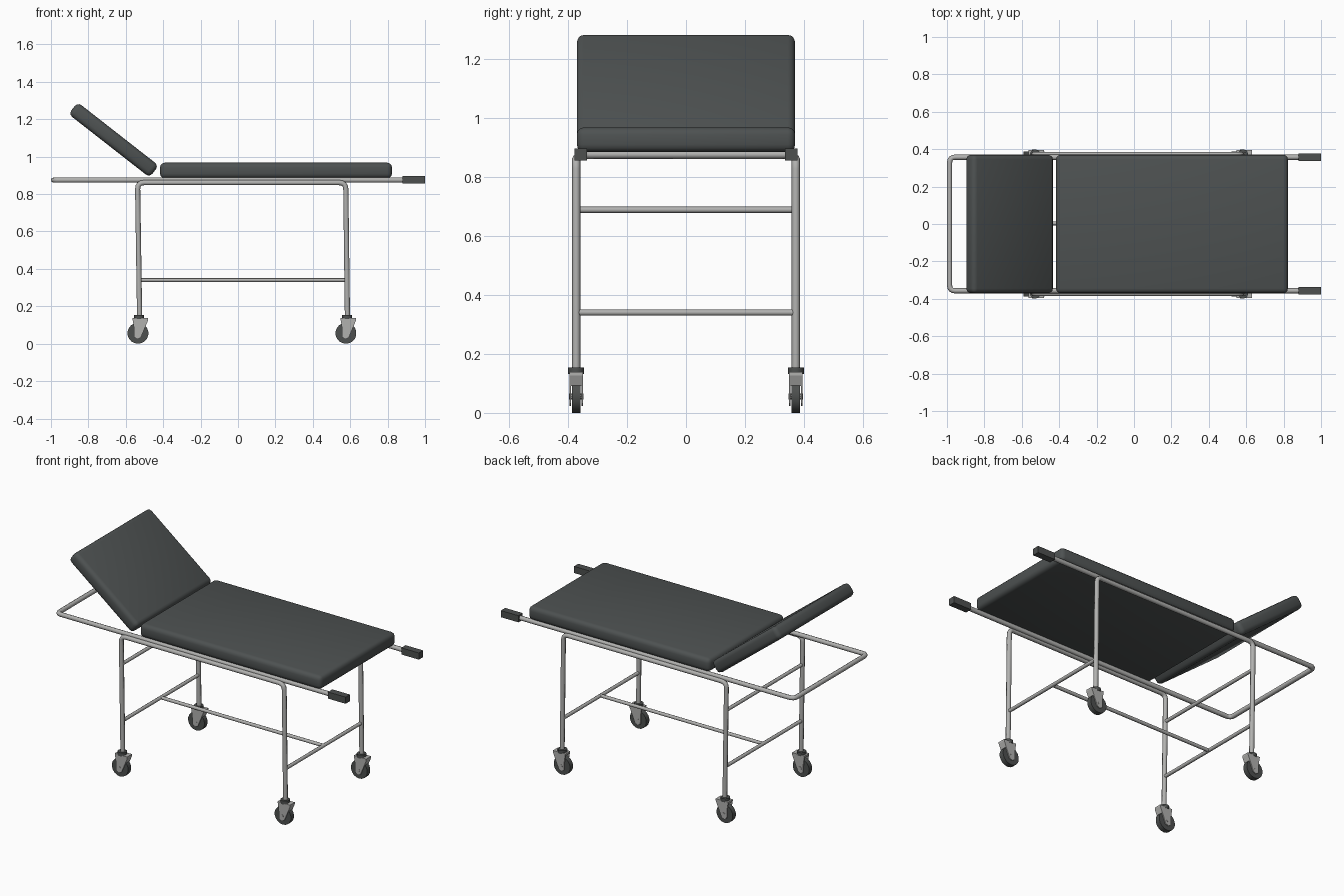
import bpy, bmesh, math
from mathutils import Vector, Matrix

if "Cube" in bpy.data.objects:
    bpy.data.objects.remove(bpy.data.objects["Cube"])


def material(name, rgb):
    m = bpy.data.materials.new(name)
    m.diffuse_color = (*rgb, 1)
    m.use_nodes = True
    m.node_tree.nodes["Principled BSDF"].inputs["Base Color"].default_value = m.diffuse_color
    return m


STEEL = material("steel grey", (0.44, 0.44, 0.43))
PAD = material("pad charcoal", (0.075, 0.083, 0.083))
RUBBER = material("rubber dark grey", (0.075, 0.08, 0.078))


def finish(ob, mat, angle=None):
    ob.data.materials.clear()
    ob.data.materials.append(mat)
    if angle:
        bpy.ops.object.select_all(action='DESELECT')
        ob.select_set(True)
        bpy.context.view_layer.objects.active = ob
        bpy.ops.object.shade_smooth_by_angle(angle=math.radians(angle))
    return ob


def from_bmesh(name, bm, mat, angle=None):
    bmesh.ops.recalc_face_normals(bm, faces=bm.faces)
    me = bpy.data.meshes.new(name)
    bm.to_mesh(me)
    bm.free()
    ob = bpy.data.objects.new(name, me)
    bpy.context.collection.objects.link(ob)
    return finish(ob, mat, angle)


def box(name, centre, size, mat, bevel=0, tilt=0):
    bm = bmesh.new()
    bmesh.ops.create_cube(bm, size=1, matrix=Matrix.Diagonal((*size, 1)))
    if bevel:
        bmesh.ops.bevel(bm, geom=bm.edges[:], offset=bevel, segments=3,
                        profile=0.5, affect='EDGES')
    bm.transform(Matrix.Translation(centre) @ Matrix.Rotation(tilt, 4, 'Y'))
    return from_bmesh(name, bm, mat, 40 if bevel else None)


def cylinder(name, centre, radius, depth, mat, sides=16, axis='Z'):
    bm = bmesh.new()
    bmesh.ops.create_cone(bm, cap_ends=True, segments=sides, radius1=radius,
                          radius2=radius, depth=depth)
    rot = Matrix.Rotation(math.pi / 2, 4, 'X') if axis == 'Y' else Matrix()
    bm.transform(Matrix.Translation(centre) @ rot)
    return from_bmesh(name, bm, mat, 40)


def extrude_xz(name, profile, y0, y1, mat):
    bm = bmesh.new()
    face = bm.faces.new([bm.verts.new((x, y0, z)) for x, z in profile])
    new = bmesh.ops.extrude_face_region(bm, geom=[face])['geom']
    bmesh.ops.translate(bm, vec=(0, y1 - y0, 0),
                        verts=[v for v in new if isinstance(v, bmesh.types.BMVert)])
    return from_bmesh(name, bm, mat)


def tube(name, points, radius, mat, bend=0.03):
    """Round tube along a path whose inner corners are bent."""
    pts = [Vector(p) for p in points]
    path = [pts[0]]
    for a, b, c in zip(pts, pts[1:], pts[2:]):
        p, q = b + (a - b).normalized() * bend, b + (c - b).normalized() * bend
        path += [p * (1 - t) ** 2 + b * 2 * t * (1 - t) + q * t * t
                 for t in (0, 0.25, 0.5, 0.75, 1)]
    path.append(pts[-1])
    cu = bpy.data.curves.new(name, 'CURVE')
    cu.dimensions = '3D'
    cu.bevel_depth, cu.bevel_resolution, cu.use_fill_caps = radius, 2, True
    sp = cu.splines.new('POLY')
    sp.points.add(len(path) - 1)
    for s, p in zip(sp.points, path):
        s.co = (*p, 1)
    ob = bpy.data.objects.new(name, cu)
    bpy.context.collection.objects.link(ob)
    bpy.ops.object.select_all(action='DESELECT')
    ob.select_set(True)
    bpy.context.view_layer.objects.active = ob
    bpy.ops.object.convert(target='MESH')
    return finish(bpy.context.view_layer.objects.active, mat, 50)


# Padded mattress and raised backrest
box("mattress", (0.203, 0, 0.926), (1.24, 0.74, 0.083), PAD, 0.025)
box("backrest", (-0.665, 0, 1.09), (0.55, 0.74, 0.08), PAD, 0.025,
    math.radians(38))

# U-shaped carrying rail, closed at the head end
tube("carrying_rail", [(0.9, -0.357, 0.875), (-0.986, -0.357, 0.875),
                       (-0.986, 0.357, 0.875), (0.9, 0.357, 0.875)], 0.014, STEEL)

LEG_Y = 0.372


def caster(name, x, y):
    # Wheel, fork with sloped skirt, dark collar
    cylinder(name + "_wheel", (x, y, 0.056), 0.056, 0.03, RUBBER, 18, 'Y')
    cylinder(name + "_axle", (x, y, 0.056), 0.01, 0.05, STEEL, 8, 'Y')
    side = [(-0.03, 0.138), (0.055, 0.138), (0.055, 0.127), (0.015, 0.032),
            (-0.004, 0.024), (-0.02, 0.035), (-0.022, 0.09)]
    for s in (-1, 1):
        extrude_xz(name + "_fork_side", [(x + a, b) for a, b in side],
                   y + s * 0.018, y + s * 0.0235, STEEL)
    skirt = [(-0.03, 0.138), (0.055, 0.138), (0.055, 0.127), (0.04, 0.091),
             (0.036, 0.093), (0.049, 0.127), (-0.03, 0.127)]
    extrude_xz(name + "_fork_top", [(x + a, b) for a, b in skirt],
               y - 0.018, y + 0.018, STEEL)
    cylinder(name + "_collar", (x + 0.006, y, 0.142), 0.027, 0.022, RUBBER, 12)


for label, s in (("front", -1), ("back", 1)):
    y = s * LEG_Y
    # Rubber grip
    box(label + "_grip", (0.94, s * 0.357, 0.876), (0.12, 0.042, 0.041), RUBBER)
    # Leg arch bent from one tube
    tube(label + "_leg_arch", [(-0.526, y, 0.14), (-0.537, y, 0.861),
                               (0.576, y, 0.861), (0.585, y, 0.14)], 0.0138, STEEL, 0.035)
    caster(label + "_head_caster", -0.535, y)
    caster(label + "_foot_caster", 0.577, y)

# Cross bars between the legs and the long stretcher
for name, x, z in (("head_upper_crossbar", -0.534, 0.688),
                   ("head_lower_crossbar", -0.529, 0.34),
                   ("foot_lower_crossbar", 0.582, 0.34)):
    tube(name, [(x, -LEG_Y, z), (x, LEG_Y, z)], 0.0105, STEEL)
tube("long_stretcher", [(-0.529, 0.003, 0.34), (0.582, 0.003, 0.34)], 0.0105, STEEL)
